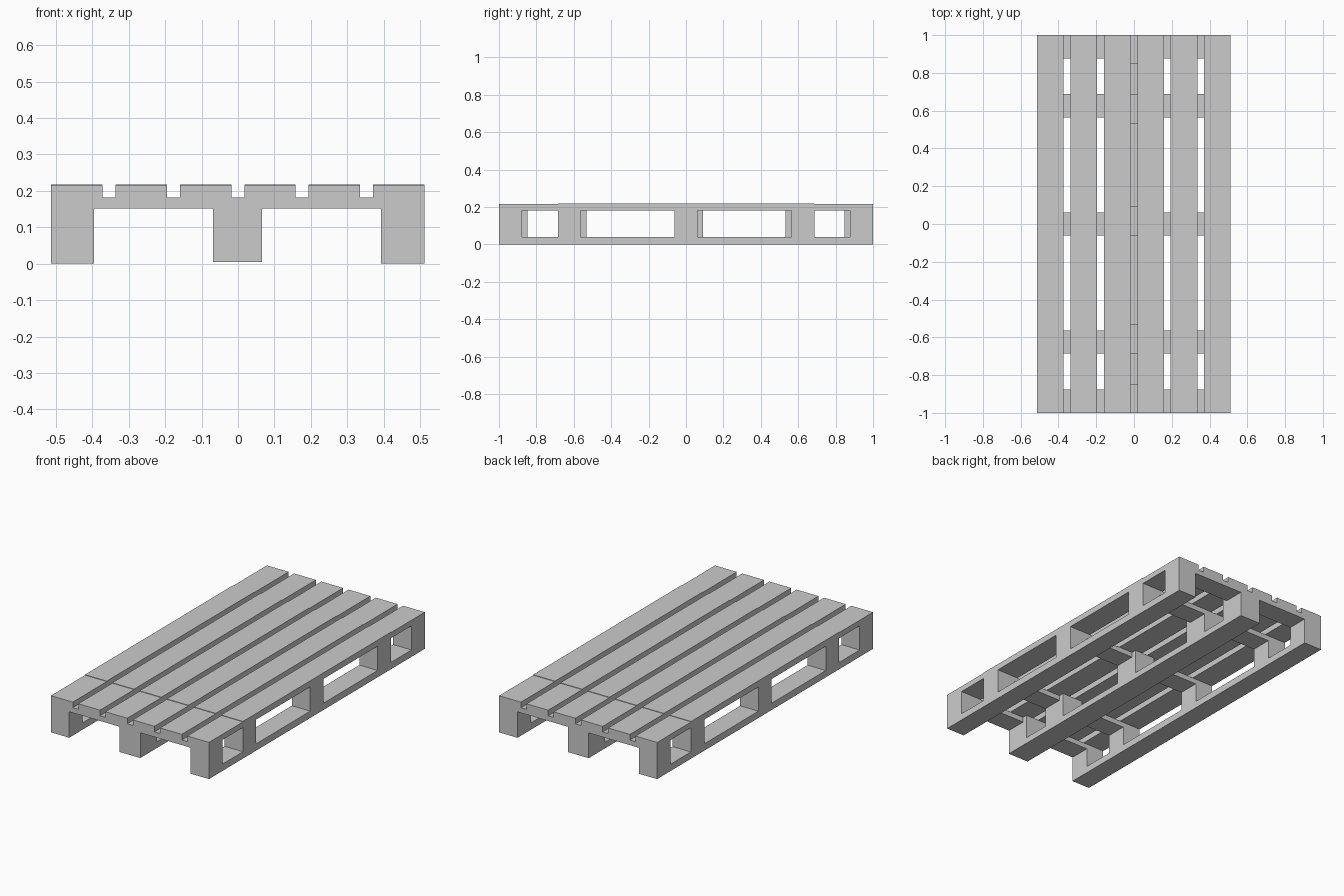
import bpy, bmesh

if "Cube" in bpy.data.objects:
    bpy.data.objects.remove(bpy.data.objects["Cube"])

def box(name, x, y, z):
    """Box from (min, max) ranges on each axis."""
    bm = bmesh.new()
    bmesh.ops.create_cube(bm, size=1)
    for v in bm.verts:
        v.co = [r[0] if c < 0 else r[1] for c, r in zip(v.co, (x, y, z))]
    me = bpy.data.meshes.new(name)
    bm.to_mesh(me)
    bm.free()
    ob = bpy.data.objects.new(name, me)
    bpy.context.collection.objects.link(ob)
    return ob

def slat(name, x):
    """Deck slat whose middle stretch sits a hair higher than its ends."""
    prof = [(-1, .182), (1, .182), (1, .215), (.685, .215), (.685, .218),
            (-.685, .218), (-.685, .215), (-1, .215)]
    bm = bmesh.new()
    face = bm.faces.new([bm.verts.new((x[0], y, z)) for y, z in prof])
    ext = bmesh.ops.extrude_face_region(bm, geom=[face])["geom"]
    bmesh.ops.translate(bm, vec=(x[1] - x[0], 0, 0),
                        verts=[g for g in ext if isinstance(g, bmesh.types.BMVert)])
    bmesh.ops.recalc_face_normals(bm, faces=bm.faces)
    me = bpy.data.meshes.new(name)
    bm.to_mesh(me)
    bm.free()
    bpy.context.collection.objects.link(bpy.data.objects.new(name, me))

# Six deck slats
for i in range(6):
    x0 = -.513 + i * .1768
    slat(f"deck_slat_{i + 1}", (x0, x0 + .141))

# Cross boards under the deck
side_y = [(-1, -.877), (-.685, -.563), (-.062, .062), (.563, .688), (.877, 1)]
for i, y in enumerate(side_y):
    box(f"cross_board_{i + 1}", (-.513, .512), y, (.152, .182))

# Runners on the ground, with spacer blocks standing on them
center_y = [(-1, -.847), (-.685, -.532), (-.062, .092), (.532, .688), (.847, 1)]
runners = [("left", (-.513, -.395), side_y, 0, .152),
           ("center", (-.069, .066), center_y, .004, .182),
           ("right", (.393, .512), side_y, 0, .152)]
for side, x, rows, z0, top in runners:
    box(f"{side}_runner", x, (-1, 1), (z0, .04))
    for i, y in enumerate(rows):
        box(f"{side}_block_{i + 1}", x, y, (.04, top))
